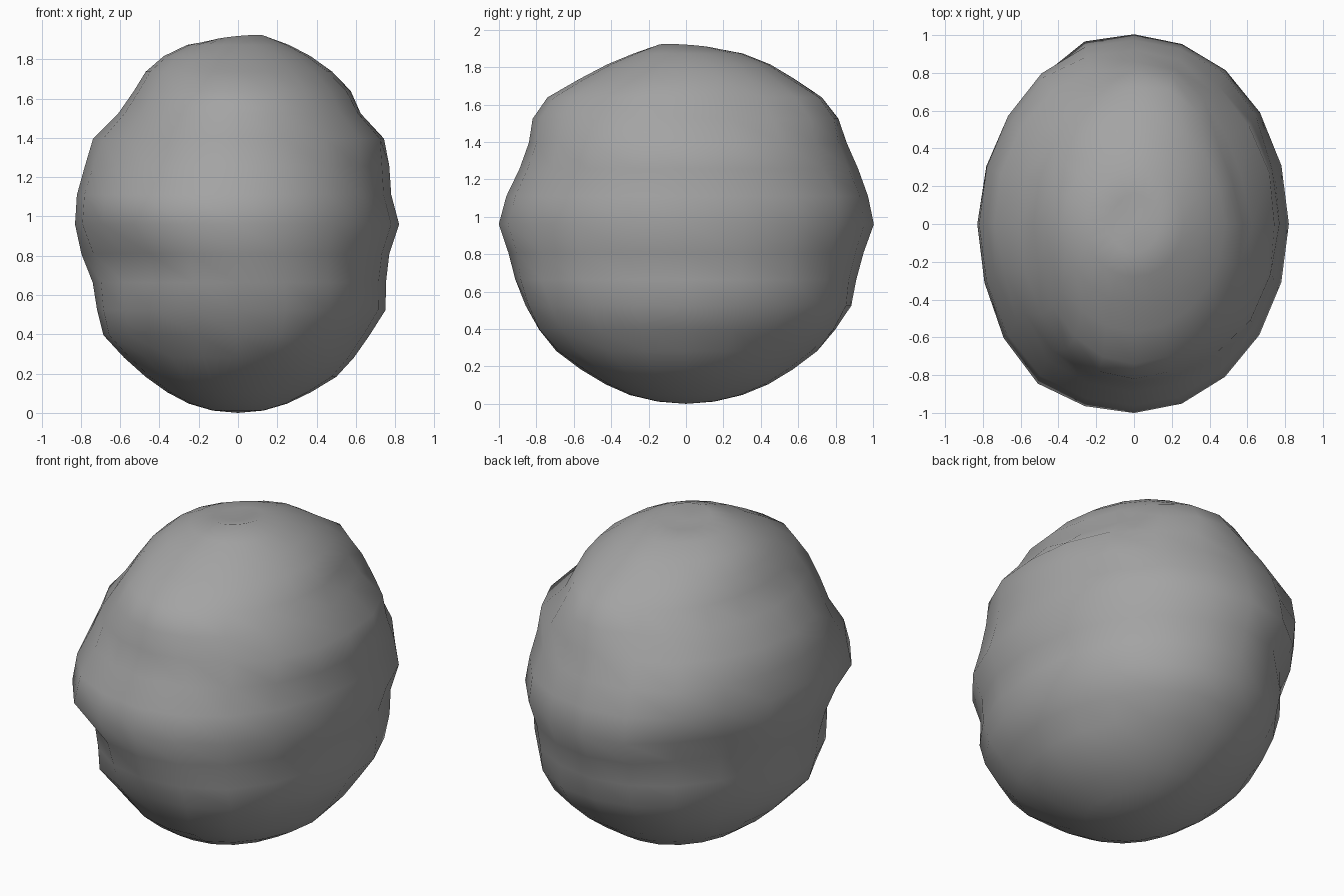
import bpy
from math import acos, atan2, cos, exp, pi, radians, sin

cube = bpy.data.objects.get("Cube")
if cube:
    bpy.data.objects.remove(cube, do_unlink=True)

SEGMENTS = RINGS = 20
HALF_HEIGHT = 0.96

# Half-widths in hundredths from the bottom ring to the top ring, per side
LEFT = [13, 25, 37, 50, 59, 67, 75, 75, 77, 82, 78, 77, 74, 63, 58, 48, 37, 26, 13]
RIGHT = [13, 25, 36, 47, 58, 69, 72, 74, 80, 83, 82, 78, 74, 61, 53, 47, 38, 26, 13]
FRONT = [15, 30, 43, 56, 69, 78, 85, 91, 95, 100, 96, 89, 84, 82, 74, 57, 42, 28, 15]
BACK = [15, 30, 44, 57, 70, 79, 88, 91, 95, 100, 97, 92, 86, 82, 72, 58, 46, 31, 16]

# Dents and bulges: compass angle, height, strength, angular width, vertical width
LUMPS = [
    # back left
    (62, 0.43, 0.07, 20, 0.10),
    (45, 0.72, 0.035, 22, 0.09),
    (25, 0.62, 0.03, 18, 0.10),
    (48, 1.08, 0.03, 20, 0.10),
    (55, 1.32, -0.03, 16, 0.08),
    (28, 1.40, 0.03, 16, 0.07),
    (25, 1.58, -0.08, 20, 0.09),
    (72, 1.62, 0.04, 18, 0.10),
    # back right
    (110, 1.02, 0.03, 16, 0.10),
    (127, 1.24, 0.045, 18, 0.11),
    (138, 0.86, -0.11, 20, 0.10),
    (155, 0.44, -0.06, 18, 0.09),
    (110, 1.55, -0.06, 16, 0.10),
    (125, 1.84, -0.10, 30, 0.07),
    # front right
    (218, 0.77, -0.11, 20, 0.09),
    (230, 1.02, 0.06, 20, 0.12),
    (238, 0.52, 0.03, 18, 0.08),
    (240, 0.35, -0.05, 20, 0.09),
    (212, 1.38, -0.04, 20, 0.12),
    # front left
    (298, 0.40, 0.07, 20, 0.20),
    (310, 0.64, 0.04, 20, 0.10),
    (332, 1.45, 0.05, 18, 0.10),
]


def lump_scale(angle, z):
    """Combined widening or narrowing from all lumps at one spot."""
    scale = 1
    for compass, height, strength, spread, tall in LUMPS:
        turn = (angle - radians(compass) + pi) % (2 * pi) - pi
        scale += strength * exp(-(turn / radians(spread)) ** 2 - ((z - height) / tall) ** 2)
    return scale


# Boulder body
bpy.ops.mesh.primitive_uv_sphere_add(segments=SEGMENTS, ring_count=RINGS, radius=1)
boulder = bpy.context.object
boulder.name = "boulder"

for vert in boulder.data.vertices:
    x, y, z = vert.co
    height = HALF_HEIGHT * (1 + z)
    ring = round(acos(max(-1, min(1, -z))) / pi * RINGS)
    if ring in (0, RINGS):
        # The top pole sinks into a small pit
        vert.co = (0, 0, 0 if ring == 0 else height - 0.04)
        continue
    angle = atan2(y, x)
    side = (LEFT if x > 0 else RIGHT)[ring - 1] / 100
    depth = (BACK if y > 0 else FRONT)[ring - 1] / 100
    scale = lump_scale(angle, height)
    if ring == RINGS - 1:
        # The pit's rim is higher at the front left
        height += 0.016 * cos(angle + 0.7)
    vert.co = (side * cos(angle) * scale, depth * sin(angle) * scale, height)

bpy.ops.object.shade_smooth()

# Stone grey
stone = bpy.data.materials.new("stone_grey")
stone.use_nodes = True
grey = (0.37, 0.37, 0.37, 1)
stone.diffuse_color = grey
shader = stone.node_tree.nodes["Principled BSDF"]
shader.inputs["Base Color"].default_value = grey
shader.inputs["Roughness"].default_value = 0.9
boulder.data.materials.append(stone)
